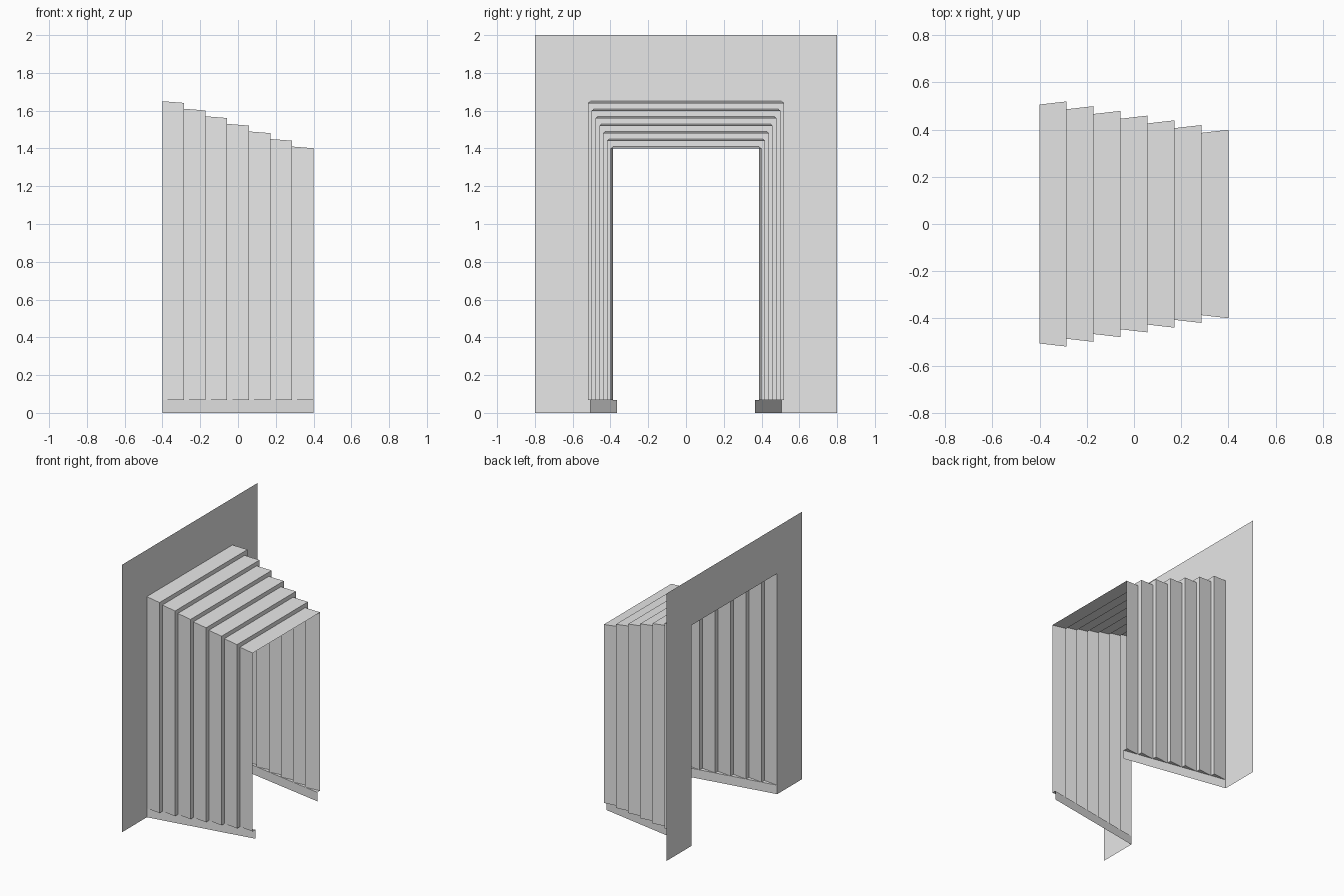
import bpy

cube = bpy.data.objects.get("Cube")
if cube:
    bpy.data.objects.remove(cube, do_unlink=True)

grey = bpy.data.materials.new("plain_grey")
grey.use_nodes = True
grey.diffuse_color = (0.8, 0.8, 0.8, 1)
grey.node_tree.nodes["Principled BSDF"].inputs["Base Color"].default_value = (0.8, 0.8, 0.8, 1)

PANELS = 7          # stepped segments along the tunnel
X0, LENGTH = -0.4, 0.8
WIDTH, HEIGHT = 0.506, 1.65   # half width and height at the wall
FOOT = 0.067        # top of the base strips
STEP_W, STEP_H = 0.02, 0.04   # shrink per segment
FLARE, DROP = 0.013, 0.009    # change within one segment


def add_part(name, verts, faces):
    mesh = bpy.data.meshes.new(name)
    mesh.from_pydata(verts, [], faces)
    mesh.materials.append(grey)
    obj = bpy.data.objects.new(name, mesh)
    bpy.context.collection.objects.link(obj)
    return obj


def arch(x, w, h, foot):
    return [(x, -w, foot), (x, -w, h), (x, w, h), (x, w, foot)]


# Flat wall sheet with the doorway left open
outer = arch(X0, 0.8, 2.0, 0)
inner = arch(X0, WIDTH, HEIGHT, 0)
add_part("wall", outer + inner, [(0, 1, 5, 4), (1, 2, 6, 5), (2, 3, 7, 6)])

# Stepped tunnel: a chain of arches joined by sloping panels and risers
rings = []
for i in range(PANELS):
    x = X0 + i * LENGTH / PANELS
    w, h = WIDTH - i * STEP_W, HEIGHT - i * STEP_H
    rings.append(arch(x, w, h, FOOT))
    rings.append(arch(x + LENGTH / PANELS, w + FLARE, h - DROP, FOOT))
faces = []
for r in range(len(rings) - 1):
    for k in range(3):
        a, b = 4 * r + k, 4 * (r + 1) + k
        faces.append((a, b, b + 1, a + 1))
add_part("stepped_tunnel", [v for ring in rings for v in ring], faces)

# Base strips and the small soffits under the panels, on both sides
end_width = WIDTH - PANELS * STEP_W
for side, label in ((-1, "front"), (1, "back")):
    x1 = X0 + LENGTH
    strip = [(X0, side * WIDTH, 0), (x1, side * end_width, 0),
             (x1, side * end_width, FOOT), (X0, side * WIDTH, FOOT)]
    add_part(label + "_base_strip", strip, [(0, 1, 2, 3)[::-side]])
    verts, tris = [], []
    for i in range(PANELS):
        xa, xb = X0 + i * LENGTH / PANELS, X0 + (i + 1) * LENGTH / PANELS
        w = WIDTH - i * STEP_W
        n = len(verts)
        verts += [(xa, side * w, FOOT), (xb, side * (w + FLARE), FOOT),
                  (xb, side * (w - STEP_W), FOOT)]
        tris.append((n, n + 1, n + 2)[::side])
    add_part(label + "_soffits", verts, tris)
